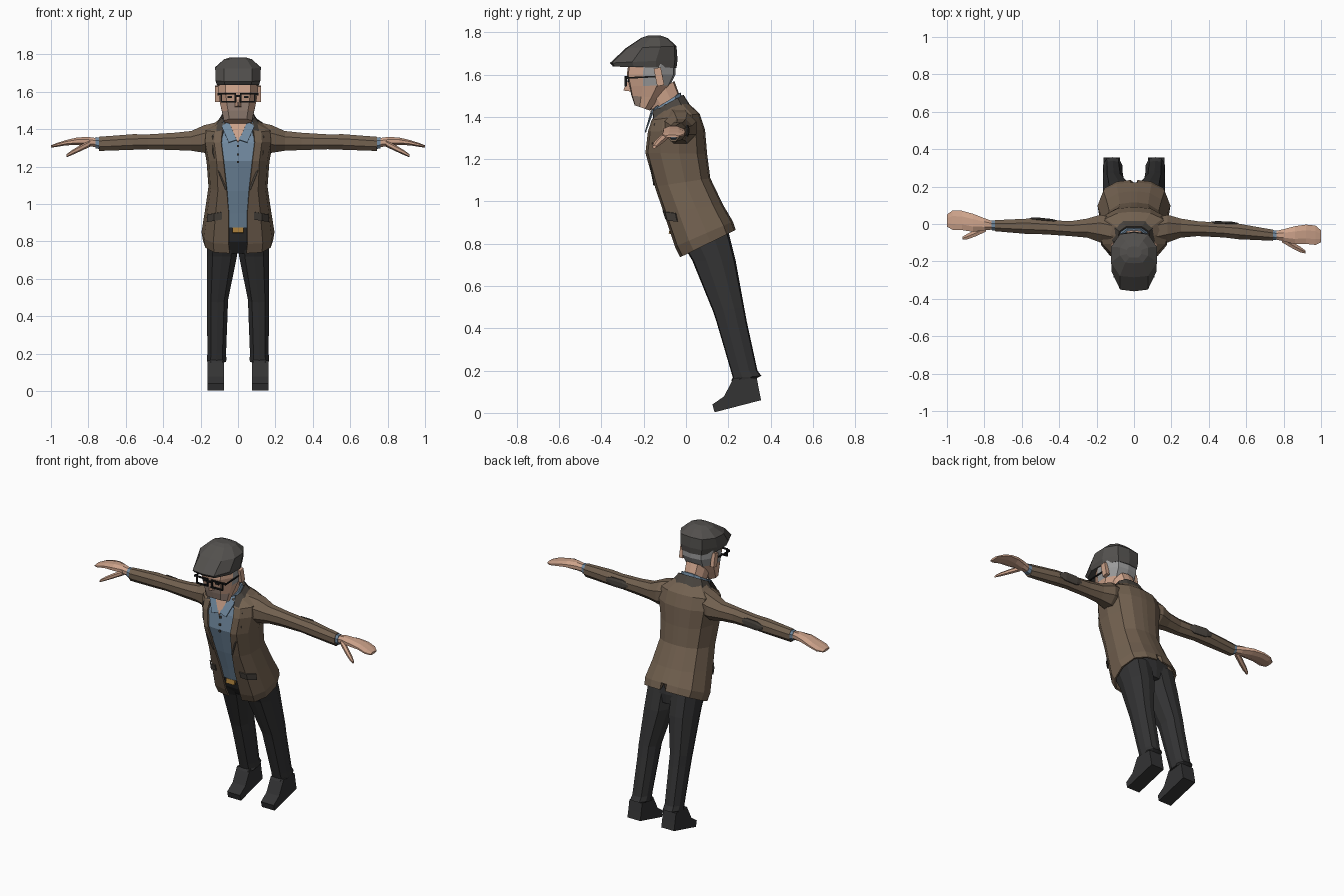
import bpy, bmesh, math
from mathutils import Vector
from mathutils.bvhtree import BVHTree

if "Cube" in bpy.data.objects:
    bpy.data.objects.remove(bpy.data.objects["Cube"])


def mat(name, r, g, b):
    m = bpy.data.materials.new(name)
    m.diffuse_color = (r, g, b, 1)
    m.use_nodes = True
    m.node_tree.nodes["Principled BSDF"].inputs["Base Color"].default_value = m.diffuse_color
    return m


JACKET = mat("brown_tweed", 0.17, 0.12, 0.08)
TRIM = mat("dark_trim", 0.07, 0.06, 0.05)
SHIRT = mat("blue_shirt", 0.17, 0.26, 0.36)
TROUSER = mat("charcoal", 0.033, 0.033, 0.034)
CAP = mat("grey_cap", 0.085, 0.08, 0.075)
SKIN = mat("skin", 0.62, 0.37, 0.26)
STUBBLE = mat("stubble", 0.36, 0.26, 0.21)
HAIR = mat("grey_hair", 0.33, 0.33, 0.33)
BLACK = mat("black_frame", 0.01, 0.01, 0.01)
BUCKLE = mat("buckle_brass", 0.36, 0.19, 0.04)


def make(name, verts, faces, m, thick=0):
    me = bpy.data.meshes.new(name)
    bm = bmesh.new()
    vs = [bm.verts.new(v) for v in verts]
    for f in faces:
        bm.faces.new([vs[i] for i in f])
    bmesh.ops.recalc_face_normals(bm, faces=bm.faces)
    bm.to_mesh(me)
    bm.free()
    me.materials.append(m)
    ob = bpy.data.objects.new(name, me)
    bpy.context.collection.objects.link(ob)
    if thick:
        s = ob.modifiers.new("thickness", 'SOLIDIFY')
        s.thickness = thick
    return ob


def skin_rings(name, rings, m, closed=True, caps=True, thick=0):
    """Bridge equal-sized rings of points into a tube or an open shell."""
    n = len(rings[0])
    verts = [p for r in rings for p in r]
    faces = []
    for k in range(len(rings) - 1):
        for i in range(n if closed else n - 1):
            j = (i + 1) % n
            faces.append((k * n + i, k * n + j, (k + 1) * n + j, (k + 1) * n + i))
    if caps:
        faces.append(tuple(range(n)))
        faces.append(tuple(range((len(rings) - 1) * n, len(rings) * n)))
    return make(name, verts, faces, m, thick)


ROUND = [(0, 0), (.62, .03), (1, .33), (1, .68), (.62, .96), (0, 1)]


def ring(fy, fz, by, bz, w, cx=0, prof=ROUND):
    """Symmetric cross-section between a front point and a back point."""
    half = [(u * w, fy + (by - fy) * s, fz + (bz - fz) * s) for u, s in prof]
    other = [(-x, y, z) for x, y, z in reversed(half) if x > 1e-6]
    return [(x + cx, y, z) for x, y, z in half + other]


def loft(name, rows, m, **kw):
    return skin_rings(name, [ring(*r) for r in rows], m, **kw)


def box(name, c, size, m, tilt=0):
    ob = make(name, [], [], m)
    bm = bmesh.new()
    bmesh.ops.create_cube(bm, size=1)
    bmesh.ops.scale(bm, vec=size, verts=bm.verts)
    bm.to_mesh(ob.data)
    bm.free()
    ob.location = c
    ob.rotation_euler = (tilt, 0, 0)
    return ob


# jacket: shell open down the front, rows are front y/z, back y/z, half width, opening
coat = [(-.03, .735, .235, .865, .188, .045), (-.055, .785, .222, .905, .195, .05),
        (-.11, .95, .175, .985, .176, .05), (-.15, 1.07, .115, 1.11, .158, .06),
        (-.195, 1.23, .10, 1.225, .168, .078), (-.183, 1.33, .09, 1.34, .188, .09),
        (-.165, 1.385, .065, 1.415, .182, .085), (-.14, 1.42, -.005, 1.48, .095, .07)]
coat_rings = []
for fy, fz, by, bz, w, o in coat:
    side = [(o / w, .01), (.68, .05), (.93, .25), (1, .55), (.84, .84), (.48, .97), (.1, 1), (0, 1)]
    h = [(u * w, fy + (by - fy) * s, fz + (bz - fz) * s) for u, s in side]
    coat_rings.append(h + [(-x, y, z) for x, y, z in reversed(h[:-1])])
x, y, z = coat_rings[0][7]
coat_rings[0][7] = (x, y - .045, z + .06)          # back vent
jacket = skin_rings("jacket", coat_rings, JACKET, closed=False, caps=False, thick=.01)
coat_tree = BVHTree.FromPolygons([v.co for v in jacket.data.vertices],
                                 [tuple(p.vertices) for p in jacket.data.polygons])


def on_coat(x, z, gap=.006):
    hit = coat_tree.ray_cast(Vector((x, -2, z)), Vector((0, 1, 0)))[0]
    y = hit.y if hit and hit.y < 0 else -.15
    return (x, y - gap, z)


# shirt body, back neck collars
loft("shirt", [(fy + .014, fz, by - .03, bz, w * .8) for fy, fz, by, bz, w, o in
               [(-.085, .872, .2, .92, .18, 0)] + coat[2:]], SHIRT)
WRAP = [(.75, .12), (1, .4), (.9, .8), (.5, .98), (0, 1)]


def collar(name, low, high, m):
    rs = []
    for r in (low, high):
        h = ring(*r, 0, WRAP)
        rs.append(h)
    skin_rings(name, rs, m, closed=False, caps=False, thick=.01)


collar("jacket_collar", (-.16, 1.40, .02, 1.455, .12), (-.15, 1.43, -.012, 1.505, .088), TRIM)
collar("shirt_collar", (-.155, 1.41, -.015, 1.47, .085), (-.16, 1.43, -.025, 1.515, .074), SHIRT)

for sx, side in ((1, "left"), (-1, "right")):
    # lapel strip following the jacket front
    inner = [(.068, 1.44), (.084, 1.36), (.08, 1.25), (.068, 1.15), (.062, 1.08)]
    outer = [(.105, 1.44), (.138, 1.365), (.135, 1.27), (.1, 1.16), (.066, 1.075)]
    rs = [[on_coat(sx * a, z) for a, z in line] for line in (inner, outer)]
    skin_rings(side + "_lapel", rs, TRIM, closed=False, caps=False, thick=.004)
    # pocket flap
    rs = [[on_coat(sx * a, z) for a in (.085, .125, .16)] for z in (.905, .945)]
    for r in rs:
        r[:] = [(a, b, c + .18 * (.16 - abs(a))) for a, b, c in r]
    skin_rings(side + "_pocket_flap", rs, TRIM, closed=False, caps=False, thick=.006)
    # shirt collar point
    make(side + "_collar_point", [(sx * .075, -.135, 1.455), (sx * .03, -.165, 1.43), (sx * .005, -.19, 1.345),
         (sx * .05, -.195, 1.33), (sx * .085, -.165, 1.41)], [(0, 1, 2, 3, 4)], SHIRT, .006)

# open neck and buttons
make("open_neck", [(-.045, -.16, 1.43), (.045, -.16, 1.43), (0, -.189, 1.325)], [(0, 1, 2)], SKIN, .006)
for z, y in ((1.31, -.178), (1.265, -.183), (1.225, -.186)):
    box("button", (0, y, z), (.012, .008, .012), TRIM)

# hips, belt buckle
loft("hips", [(-.068, .885, .19, .93, .15), (-.03, .80, .205, .83, .155), (.03, .735, .2, .77, .12)], TROUSER)
box("belt_buckle", (0, -.072, .86), (.06, .014, .028), BUCKLE, -.25)

for sx, side in ((1, "left"), (-1, "right")):
    # trouser leg
    loft(side + "_trouser_leg", [
        (-.03, .82, .2, .86, .08, sx * .083), (.03, .72, .235, .72, .08, sx * .086),
        (.13, .475, .275, .50, .056, sx * .11), (.143, .435, .288, .43, .055, sx * .11),
        (.212, .20, .338, .20, .05, sx * .114), (.222, .165, .357, .175, .052, sx * .114),
        (.21, .152, .335, .165, .05, sx * .114)], TROUSER)
    # shoe from side profile
    prof = [(.225, .165), (.335, .165), (.345, .11), (.355, .06), (.135, .003), (.125, .04), (.18, .078)]
    skin_rings(side + "_shoe", [[(sx * a, y, z) for y, z in prof] for a in (.074, .164)], TROUSER)

    # arm sections swing slightly back on the right side
    def swing(x):
        return 0 if sx > 0 else .13 * max(0, x - .35)

    def limb(name, rows, m, n=8):
        rs = []
        for x, y, z, ry, rz in rows:
            rs.append([(sx * x, y + swing(x) + ry * math.cos((i + .5) * math.tau / n),
                        z + rz * math.sin((i + .5) * math.tau / n)) for i in range(n)])
        skin_rings(name, rs, m)

    limb(side + "_sleeve", [(.11, -.04, 1.355, .08, .09), (.18, -.025, 1.348, .08, .08),
         (.25, -.022, 1.338, .055, .057), (.34, -.025, 1.335, .043, .05), (.48, -.033, 1.333, .042, .043),
         (.56, -.04, 1.332, .045, .045), (.742, -.06, 1.322, .032, .041)], JACKET)
    limb(side + "_cuff", [(.73, -.058, 1.324, .029, .035), (.762, -.061, 1.328, .028, .032)], SHIRT)
    limb(side + "_hand", [(.75, -.06, 1.328, .023, .026), (.80, -.06, 1.334, .035, .027),
         (.86, -.06, 1.336, .052, .022), (.92, -.055, 1.328, .056, .015), (.97, -.06, 1.316, .056, .011),
         (1.0, -.066, 1.308, .035, .007)], SKIN)
    limb(side + "_thumb", [(.79, -.08, 1.325, .02, .018), (.85, -.115, 1.295, .02, .016),
         (.89, -.137, 1.274, .017, .013), (.917, -.15, 1.258, .009, .008)], SKIN, 6)
    limb(side + "_elbow_patch", [(.40, .005, 1.335, .006, .012), (.44, .008, 1.335, .008, .03),
         (.52, .006, 1.335, .008, .03), (.56, 0, 1.335, .006, .012)], TRIM)

# neck and head
loft("neck", [(-.15, 1.37, -.03, 1.43, .062), (-.16, 1.43, -.033, 1.51, .06),
              (-.20, 1.48, -.055, 1.57, .064)], SKIN)
head = loft("head", [(-.243, 1.455, -.17, 1.43, .075), (-.258, 1.50, -.12, 1.49, .086),
                     (-.268, 1.545, -.075, 1.55, .098), (-.28, 1.60, -.05, 1.60, .106),
                     (-.27, 1.67, -.05, 1.67, .106)], SKIN)
head.data.materials.append(HAIR)
head.data.materials.append(STUBBLE)
for p in head.data.polygons:
    c = p.center
    if c.z > 1.565 and c.y > -.19:
        p.material_index = 1
    elif c.z < 1.55 and p.normal.y < -.6:
        p.material_index = 2
make("nose", [(-.01, -.275, 1.575), (.01, -.275, 1.575), (-.018, -.26, 1.52), (.018, -.26, 1.52), (0, -.297, 1.525)],
     [(0, 1, 4), (0, 4, 2), (1, 3, 4), (2, 4, 3)], SKIN)

# flat cap with peak
loft("flat_cap", [(-.345, 1.638, -.045, 1.632, .112), (-.36, 1.655, -.04, 1.67, .12),
                  (-.285, 1.725, -.045, 1.735, .122), (-.21, 1.775, -.085, 1.772, .075),
                  (-.18, 1.785, -.12, 1.785, .04)], CAP)

# ears, eyes and glasses
box("glasses_bridge", (0, -.287, 1.578), (.03, .008, .009), BLACK)
for sx, side in ((1, "left"), (-1, "right")):
    box(side + "_ear", (sx * .11, -.128, 1.59), (.024, .034, .085), SKIN, .2)
    box(side + "_eye", (sx * .045, -.273, 1.572), (.024, .008, .012), BLACK)
    box(side + "_temple", (sx * .107, -.205, 1.588), (.006, .16, .008), BLACK, .05)
    for z in (1.548, 1.59):
        box(side + "_rim_bar", (sx * .052, -.287, z), (.08, .01, .008), BLACK)
    for a in (.015, .09):
        box(side + "_rim_post", (sx * a, -.285, 1.569), (.008, .01, .046), BLACK)
    box(side + "_hinge", (sx * .1, -.28, 1.588), (.018, .012, .01), BLACK)
